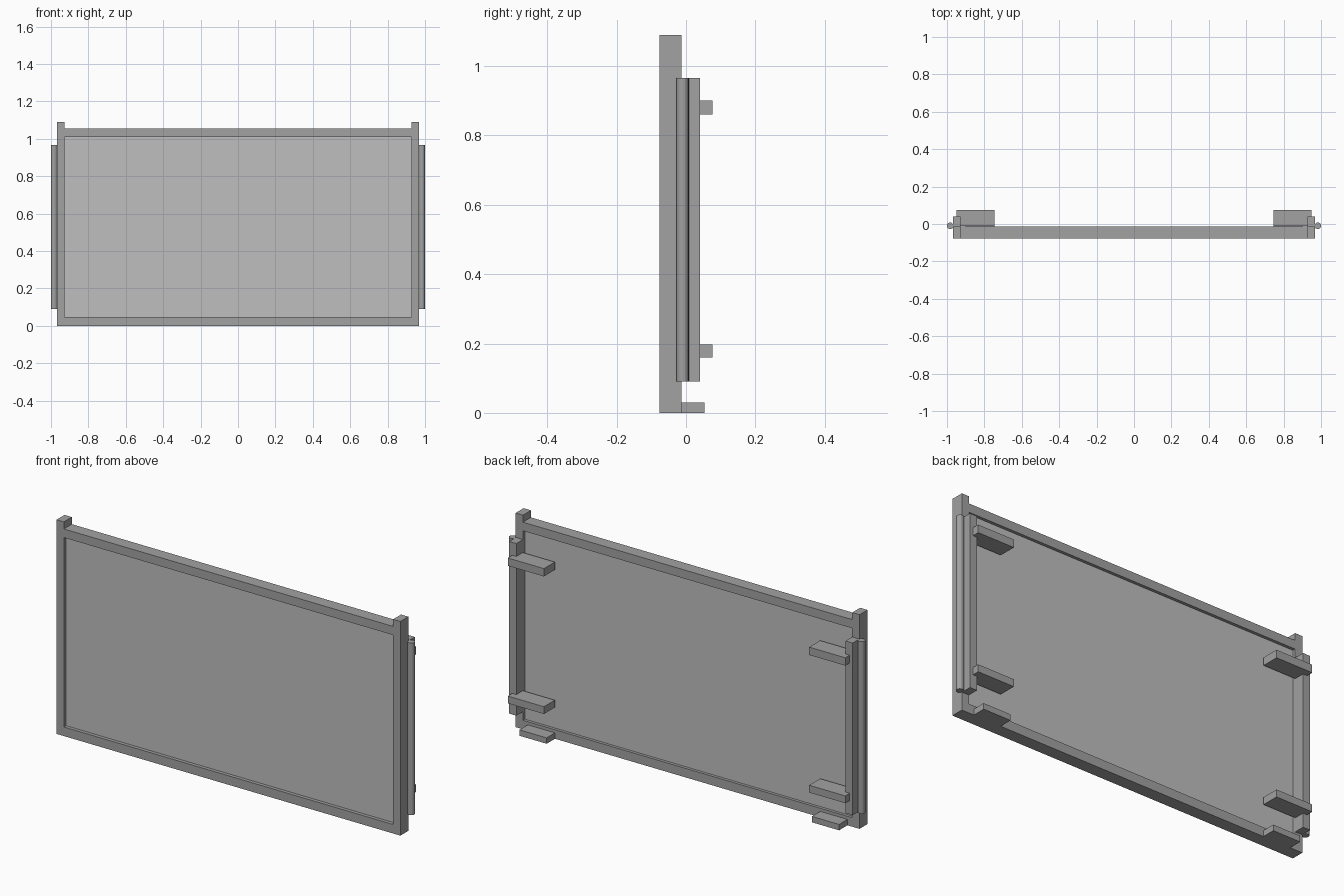
import bpy
import math

if "Cube" in bpy.data.objects:
    bpy.data.objects.remove(bpy.data.objects["Cube"])


def material(name, value):
    m = bpy.data.materials.new(name)
    m.diffuse_color = (value, value, value, 1.0)
    m.use_nodes = True
    m.node_tree.nodes["Principled BSDF"].inputs["Base Color"].default_value = m.diffuse_color
    return m


frame_grey = material("frame grey", 0.36)
panel_grey = material("panel light grey", 0.52)


def box(name, x, y, z, mat=frame_grey):
    """Box from (min, max) ranges on each axis."""
    bpy.ops.mesh.primitive_cube_add(
        size=1, location=[(a + b) / 2 for a, b in (x, y, z)])
    ob = bpy.context.object
    ob.name = name
    ob.scale = [b - a for a, b in (x, y, z)]
    bpy.ops.object.transform_apply(location=False, rotation=False, scale=True)
    ob.data.materials.append(mat)
    return ob


FRONT, BACK = -0.077, -0.013

# Recessed panel and the two horizontal rails
box("panel", (-0.93, 0.93), (-0.059, -0.028), (0.04, 1.015), panel_grey)
box("bottom_rail", (-0.927, 0.927), (FRONT, BACK), (0.0, 0.046))
box("top_rail", (-0.927, 0.927), (FRONT, BACK), (1.01, 1.054))

for side, s in (("left", -1), ("right", 1)):
    def span(a, b):
        return tuple(sorted((s * a, s * b)))

    # Corner post and the strip behind it
    box(side + "_post", span(0.927, 0.968), (FRONT, BACK), (0.0, 1.09))
    box(side + "_back_strip", span(0.927, 0.967), (BACK, 0.041), (0.09, 0.966))

    # Hinge rod on the outer side
    bpy.ops.mesh.primitive_cylinder_add(
        vertices=16, radius=0.0175, depth=0.876,
        location=(s * 0.9825, -0.0095, 0.528))
    rod = bpy.context.object
    rod.name = side + "_hinge_rod"
    rod.data.materials.append(frame_grey)

    # Two rear brackets and a small foot
    for level, z in (("lower", (0.16, 0.197)), ("upper", (0.86, 0.9))):
        box(f"{side}_{level}_bracket", span(0.747, 0.95), (-0.012, 0.076), z)
    box(side + "_foot", span(0.747, 0.9), (BACK, 0.054), (0.0, 0.03))
